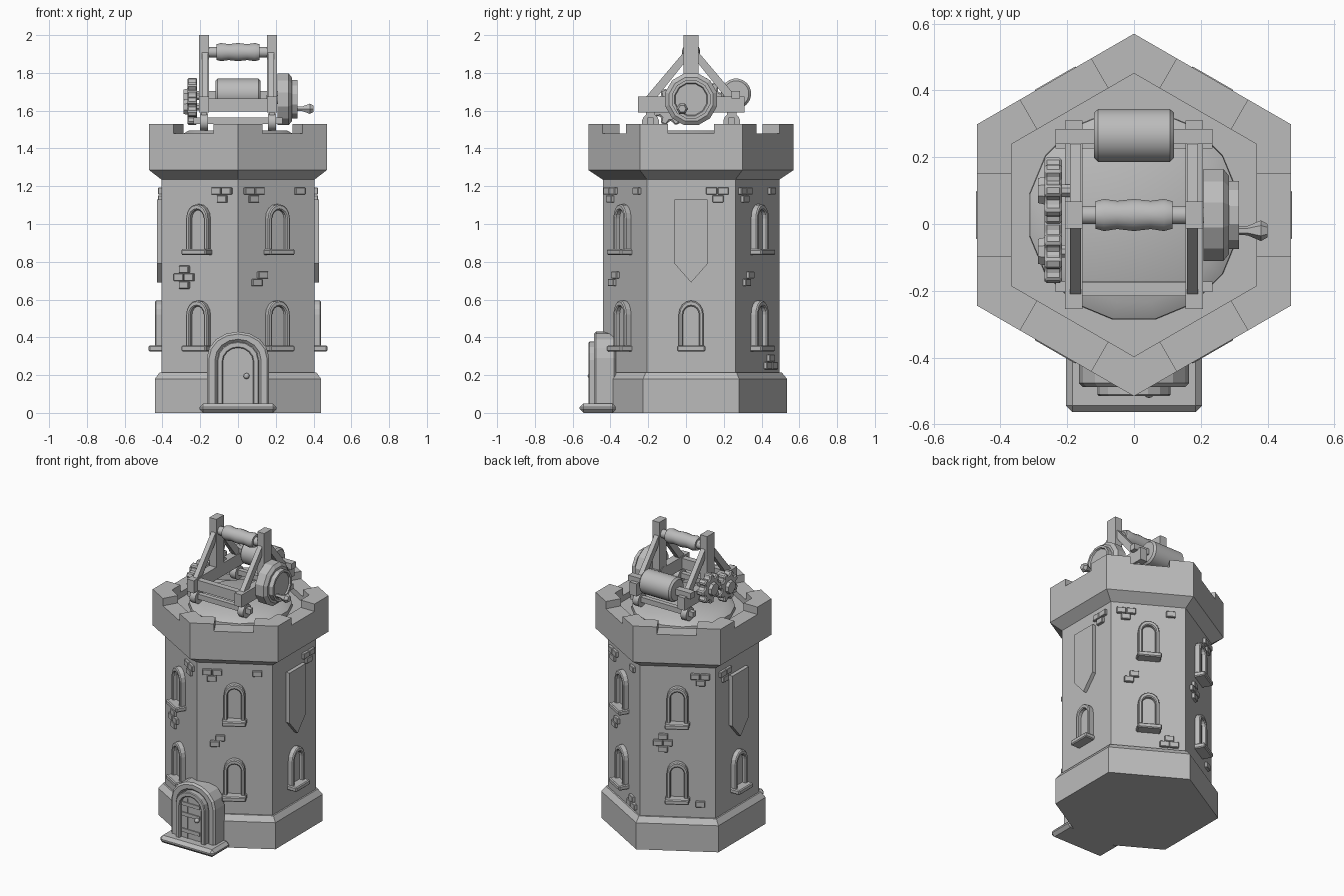
import bpy, bmesh
from math import sin, cos, pi, radians
from mathutils import Matrix, Vector

cube = bpy.data.objects.get("Cube")
if cube:
    bpy.data.objects.remove(cube, do_unlink=True)

stone = bpy.data.materials.new("stone_grey")
stone.use_nodes = True
stone.diffuse_color = (0.5, 0.5, 0.5, 1)
stone.node_tree.nodes["Principled BSDF"].inputs["Base Color"].default_value = (0.5, 0.5, 0.5, 1)

CY = 0.027                       # tower centre in y
AP = 0.405                       # wall distance from centre
CENTRE = Matrix.Translation((0, CY, 0))
ALONG_X = Matrix.Rotation(pi / 2, 4, 'Y')


def finish(name, bm, matrix=Matrix(), bevel=0, smooth=False):
    bmesh.ops.recalc_face_normals(bm, faces=bm.faces)
    bm.transform(matrix)
    mesh = bpy.data.meshes.new(name)
    bm.to_mesh(mesh)
    bm.free()
    mesh.materials.append(stone)
    ob = bpy.data.objects.new(name, mesh)
    bpy.context.collection.objects.link(ob)
    if bevel:
        mod = ob.modifiers.new("Bevel", 'BEVEL')
        mod.width, mod.segments = bevel, 1
    if smooth:
        bpy.ops.object.select_all(action='DESELECT')
        ob.select_set(True)
        bpy.context.view_layer.objects.active = ob
        bpy.ops.object.shade_smooth_by_angle(angle=radians(35))
    return ob


def extrude(name, points, vec, matrix=Matrix(), bevel=0):
    bm = bmesh.new()
    face = bm.faces.new([bm.verts.new(p) for p in points])
    res = bmesh.ops.extrude_face_region(bm, geom=[face], use_keep_orig=True)
    moved = [v for v in res["geom"] if isinstance(v, bmesh.types.BMVert)]
    bmesh.ops.translate(bm, verts=moved, vec=vec)
    return finish(name, bm, matrix, bevel)


def panel(name, outline, y0, y1, matrix=Matrix(), bevel=0):
    return extrude(name, [(x, y0, z) for x, z in outline], (0, y1 - y0, 0), matrix, bevel)


def box(name, x, y, z, matrix=Matrix(), bevel=0):
    return panel(name, [(x[0], z[0]), (x[1], z[0]), (x[1], z[1]), (x[0], z[1])], *y, matrix, bevel)


def lathe(name, profile, n, matrix=Matrix(), smooth=False):
    bm = bmesh.new()
    rings = [[bm.verts.new((r * cos((i + .5) * 2 * pi / n), r * sin((i + .5) * 2 * pi / n), z))
              for i in range(n)] for r, z in profile]
    for a, b in zip(rings, rings[1:]):
        for i in range(n):
            bm.faces.new((a[i], a[(i + 1) % n], b[(i + 1) % n], b[i]))
    bm.faces.new(rings[0])
    bm.faces.new(rings[-1])
    return finish(name, bm, matrix, smooth=smooth)


def roller(name, profile, y, z, n=16, smooth=True):
    return lathe(name, profile, n, Matrix.Translation((0, y, z)) @ ALONG_X, smooth)


def arch(w, z0, spring, top, n=8):
    curve = [(-w * cos(pi * i / n), spring + (top - spring) * sin(pi * i / n)) for i in range(n + 1)]
    return [(-w, z0)] + curve + [(w, z0)]


# Hexagonal tower: plinth, walls, flared crown and sunken floor
tower = [(.44, 0), (.44, .18), (.415, .215), (AP, .215), (AP, 1.235), (.47, 1.285),
         (.47, 1.48), (.367, 1.48), (.367, 1.44)]
lathe("tower", [(a / cos(pi / 6), z) for a, z in tower], 6, CENTRE)

# Corner merlons
for i in range(6):
    pts = []
    for a, order in ((.47, (0, 1)), (.367, (1, 0))):
        k = a / cos(pi / 6)
        side = [Vector((a, .1225, 1.47)),
                Matrix.Rotation(pi / 3, 3, 'Z') @ Vector((a, -.1225, 1.47))]
        tip = Vector((k * cos(pi / 6), k * sin(pi / 6), 1.47))
        pts += [side[order[0]], tip, side[order[1]]]
    extrude("merlon", pts, (0, 0, .06), CENTRE @ Matrix.Rotation(i * pi / 3, 4, 'Z'))


def wall(angle):
    """Frame on a wall: x to the viewer's right, -y outward, z up."""
    a = radians(angle)
    return (Matrix.Translation((AP * cos(a), CY + AP * sin(a), 0))
            @ Matrix.Rotation(a + pi / 2, 4, 'Z'))


def window(m, z):
    outer = arch(.066, z + .025, z + .195, z + .27)
    inner = arch(.042, z + .025, z + .195, z + .24)
    panel("window_frame", outer + inner[::-1], -.035, .01, m, .006)
    panel("window_pane", inner, -.008, .01, m)
    box("window_sill", (-.075, .075), (-.068, .01), (z, z + .032), m, .006)


def bricks(m, spots):
    for u, z in spots:
        box("brick", (u - .029, u + .029), (-.018, .01), (z - .019, z + .019), m, .003)


# Brick clusters, as (sideways, height) on a wall
trio_left = [(-.17, 1.175), (-.108, 1.175), (-.142, 1.133)]
trio_right = [(-u, z) for u, z in trio_left]
single = [(.14, 1.175)]
pair = [(-.088, .73), (-.122, .69)]
cross = [(-.09, .76), (-.122, .718), (-.06, .718), (-.09, .676)]
low_trio = [(.1, .25), (.16, .25), (.13, .29)]
layout = {-60: trio_left + single + pair,
          60: trio_left + single + pair + low_trio,
          -120: trio_right + cross,
          120: trio_right + cross + [(.14, .31)],
          0: trio_right, 180: trio_left}

for angle, spots in layout.items():
    m = wall(angle)
    window(m, .325)
    bricks(m, spots)
    if angle % 180:
        window(m, .835)
    else:
        panel("banner", [(-.088, 1.13), (-.088, .79), (0, .69), (.088, .79), (.088, 1.13)],
              -.025, .01, m)

# Doorway
outer, middle = arch(.165, 0, .29, .43), arch(.11, 0, .28, .378)
opening = arch(.08, 0, .27, .345)
panel("door_surround", outer + middle[::-1], -.488, -.37, bevel=.012)
panel("door_frame", middle + opening[::-1], -.515, -.4, bevel=.005)
panel("door", opening, -.492, -.4)
for z in (.1, .21, .28):
    box("door_strap", (-.075, .06), (-.499, -.48), (z - .012, z + .012))
for x in (-.035, .03):
    box("door_groove", (x - .003, x + .003), (-.495, -.48), (.04, .32))
bm = bmesh.new()
bmesh.ops.create_icosphere(bm, subdivisions=2, radius=.016)
finish("door_knob", bm, Matrix.Translation((.045, -.505, .195)), smooth=True)
box("door_step", (-.204, .204), (-.563, -.37), (0, .05), bevel=.02)

# Turntable on the roof
lathe("turntable", [(.32, 1.43), (.318, 1.465), (.265, 1.495)], 16, CENTRE, True)

# Winch frame: two trestles on wheels
for s in (-1, 1):
    xs = (s * .18 - .026, s * .18 + .026)
    thin = (s * .175 - .016, s * .175 + .016)
    box("frame_beam", xs, (-.255, .31), (1.59, 1.675))
    box("frame_post", xs, (CY - .04, CY + .04), (1.6, 2.0))
    for d in (-1, 1):
        path = [(CY + d * .03, 1.92), (CY + d * .03, 1.86), (CY + d * .19, 1.66), (CY + d * .25, 1.66)]
        extrude("frame_brace", [(thin[0], y, z) for y, z in path], (thin[1] - thin[0], 0, 0))
        roller("frame_wheel", [(.045, xs[0] + .005), (.045, xs[1] - .005)], CY + d * .215, 1.54)
        box("wheel_bracket", (xs[0] + .012, xs[1] - .012), (CY + d * .215 - .025, CY + d * .215 + .025),
            (1.53, 1.6))
box("front_crossbeam", (-.16, .16), (-.215, -.175), (1.595, 1.665))
box("back_crossbeam", (-.235, .235), (.24, .285), (1.665, 1.705))
for y in (CY - .215, CY + .215):
    box("wheel_axle", (-.235, .235), (y - .016, y + .016), (1.53, 1.565))

# Turned handle bar between the posts
bar = [(.028, -.16), (.028, -.115), (.042, -.115), (.049, -.09), (.043, -.05), (.049, 0),
       (.043, .05), (.049, .09), (.042, .115), (.028, .115), (.028, .16)]
roller("top_spindle", bar, CY, 1.91)

# Rope drum at the back
roller("rope_drum", [(.068, -.12), (.08, -.108), (.08, .108), (.068, .12)], .265, 1.69, 20)

# Crank wheel and handle
rim = [(.025, .15), (.025, .208), (.142, .208), (.142, .268), (.12, .285), (.105, .285),
       (.105, .315), (.09, .315), (.085, .305)]
roller("crank_wheel", rim, CY, 1.66, 12, False)
lathe("crank_handle", [(.012, 0), (.014, .04), (.031, .08), (.02, .1)], 6,
      Matrix.Translation((.3, -.02, 1.61)) @ ALONG_X)

# Pair of meshing gears
for y, z, turn in ((.1, 1.675, 0), (-.082, 1.62, pi / 8)):
    teeth = []
    for i in range(8):
        for r, off in ((.075, -.3), (.1, -.16), (.1, .16), (.075, .3)):
            a = turn + i * pi / 4 + off
            teeth.append((-.268, y + r * cos(a), z + r * sin(a)))
    extrude("gear", teeth, (.052, 0, 0), bevel=.008)
    roller("gear_axle", [(.02, -.17), (.02, -.268), (.045, -.268), (.04, -.288)], y, z, 8, False)
